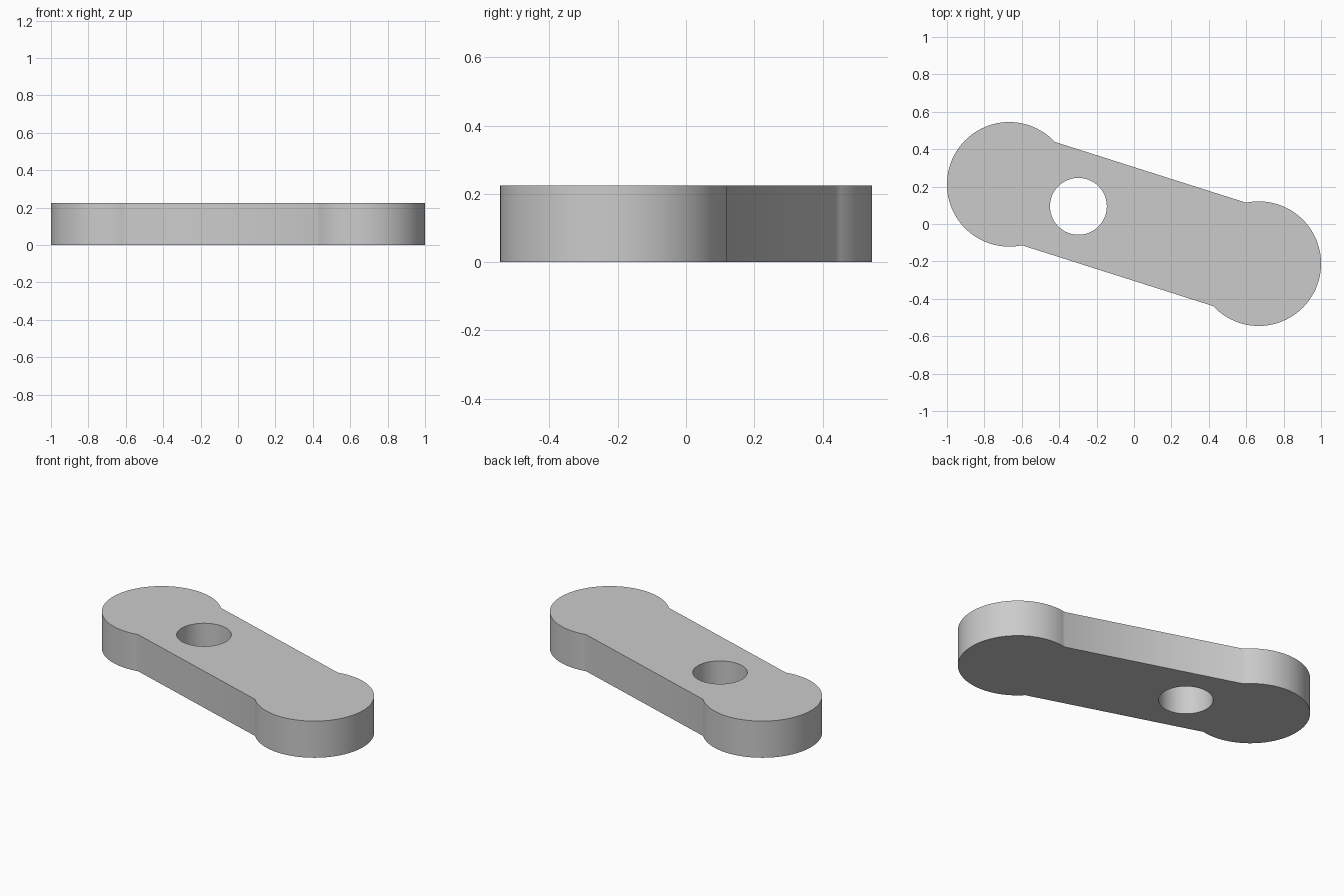
import bpy, bmesh, math

HEIGHT = 0.225
END_RADIUS = 0.333
END_DISTANCE = 0.70      # from the middle to each end centre
BAR_HALF_WIDTH = 0.29
HOLE_RADIUS = 0.152
HOLE_OFFSET = -0.312
TILT = math.atan2(-0.212, 0.667)
CHAMFER = 0.009

cube = bpy.data.objects.get("Cube")
if cube:
    bpy.data.objects.remove(cube, do_unlink=True)

grey = bpy.data.materials.new("plain_grey")
grey.use_nodes = True
grey.diffuse_color = (0.6, 0.6, 0.6, 1)
grey.node_tree.nodes["Principled BSDF"].inputs["Base Color"].default_value = (0.6, 0.6, 0.6, 1)


def make_object(name, bm):
    bmesh.ops.recalc_face_normals(bm, faces=bm.faces)
    mesh = bpy.data.meshes.new(name)
    bm.to_mesh(mesh)
    bm.free()
    mesh.materials.append(grey)
    obj = bpy.data.objects.new(name, mesh)
    bpy.context.collection.objects.link(obj)
    obj.rotation_euler.z = TILT
    return obj


def extrude_outline(points, bottom, top):
    bm = bmesh.new()
    face = bm.faces.new([bm.verts.new((x, y, bottom)) for x, y in points])
    side = bmesh.ops.extrude_face_region(bm, geom=[face])["geom"]
    verts = [v for v in side if isinstance(v, bmesh.types.BMVert)]
    bmesh.ops.translate(bm, verts=verts, vec=(0, 0, top - bottom))
    return bm


def arc(cx, radius, start, end, steps):
    angles = [start + (end - start) * i / steps for i in range(steps + 1)]
    return [(cx + radius * math.cos(a), radius * math.sin(a)) for a in angles]


# Link body: two round ends joined by a narrower bar
neck = math.pi - math.asin(BAR_HALF_WIDTH / END_RADIUS)
right_end = arc(END_DISTANCE, END_RADIUS, -neck, neck, 72)
left_end = [(-x, -y) for x, y in right_end]
bm = extrude_outline(right_end + left_end, 0, HEIGHT)

# Fine chamfer along the long straight edges only
long_edges = [e for e in bm.edges if e.calc_length() > END_DISTANCE]
bmesh.ops.bevel(bm, geom=long_edges, offset=CHAMFER, segments=1,
                affect='EDGES', clamp_overlap=True)
link = make_object("link_body", bm)

# Through hole
circle = arc(HOLE_OFFSET, HOLE_RADIUS, 0, math.tau, 64)[:-1]
cutter = make_object("hole_cutter", extrude_outline(circle, -HEIGHT, 2 * HEIGHT))
cutter.hide_render = True
cut = link.modifiers.new("hole", 'BOOLEAN')
cut.operation = 'DIFFERENCE'
cut.solver = 'EXACT'
cut.object = cutter

bpy.ops.object.select_all(action='DESELECT')
link.select_set(True)
bpy.context.view_layer.objects.active = link
bpy.context.view_layer.update()
bpy.ops.object.modifier_apply(modifier=cut.name)
bpy.data.objects.remove(cutter, do_unlink=True)

# Smooth round walls, crisp rims
bpy.ops.object.shade_smooth_by_angle(angle=math.radians(30))
